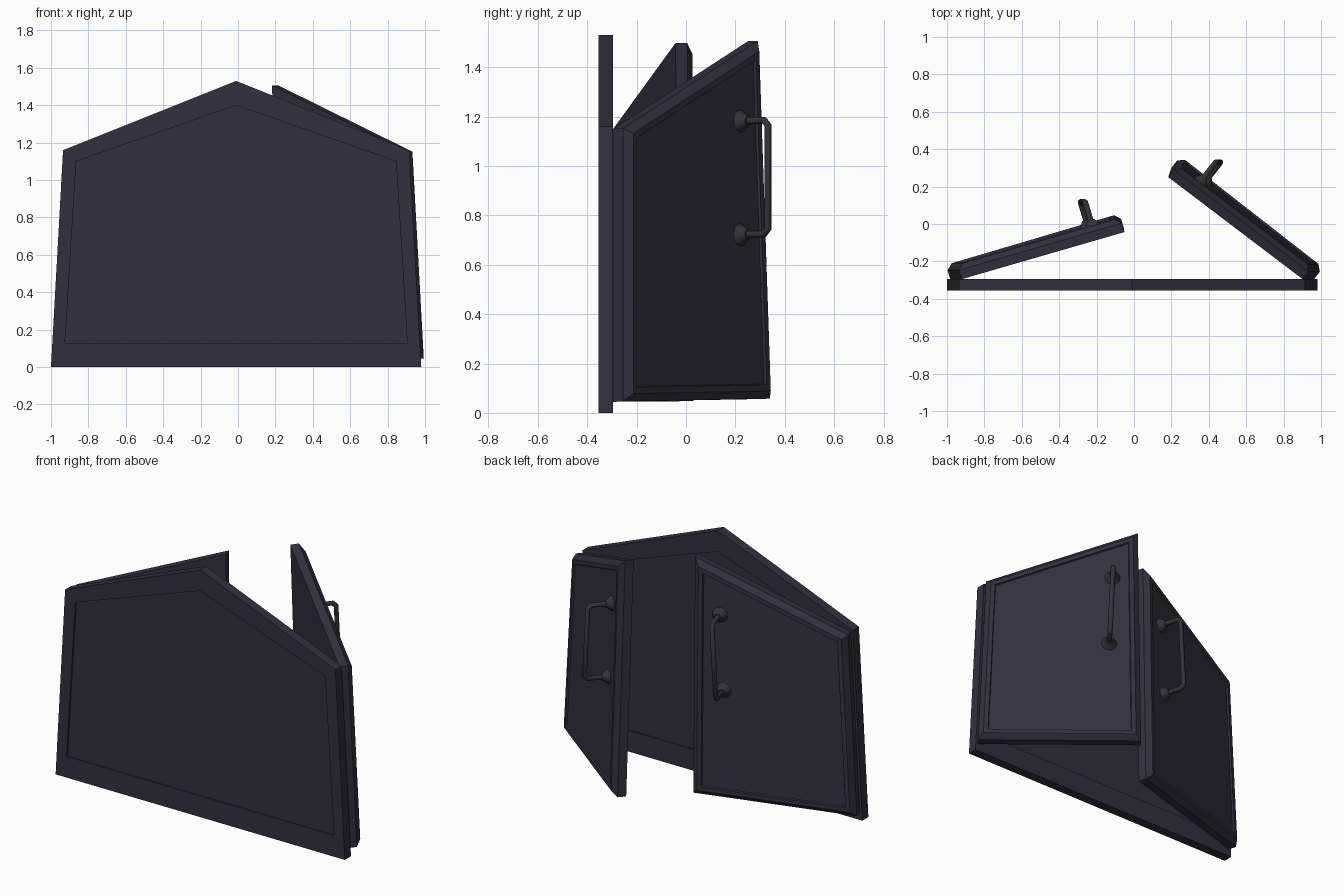
import bpy, bmesh, math
from mathutils import Matrix, Vector

cube = bpy.data.objects.get("Cube")
if cube:
    bpy.data.objects.remove(cube, do_unlink=True)


def material(name, rgb):
    m = bpy.data.materials.new(name)
    m.use_nodes = True
    m.diffuse_color = (*rgb, 1)
    m.node_tree.nodes["Principled BSDF"].inputs["Base Color"].default_value = (*rgb, 1)
    return m


BODY = material("dark slate", (0.032, 0.030, 0.047))
METAL = material("dark metal", (0.032, 0.032, 0.042))
MID = -0.01        # centre line of the panel
BACK = -0.295      # plane where the doors meet the panel
LEAN = 0.055       # inward lean of the side edges


def add_object(name, data, mat):
    obj = bpy.data.objects.new(name, data)
    bpy.context.collection.objects.link(obj)
    data.materials.append(mat)
    return obj


def loft(loops):
    """Skin a list of (outline, y) loops and cap both ends."""
    bm = bmesh.new()
    rings = [[bm.verts.new((x, y, z)) for x, z in pts] for pts, y in loops]
    for a, b in zip(rings, rings[1:]):
        for i in range(len(a)):
            j = (i + 1) % len(a)
            bm.faces.new((a[i], a[j], b[j], b[i]))
    bm.faces.new(rings[0])
    cap = bm.faces.new(rings[-1])
    bmesh.ops.recalc_face_normals(bm, faces=bm.faces)
    return bm, cap


def finish(bm, name, mat):
    mesh = bpy.data.meshes.new(name)
    bm.to_mesh(mesh)
    bm.free()
    return add_object(name, mesh, mat)


def gable(low, high, base, eave, peak):
    return [(MID - low, base), (MID + low, base), (MID + high, eave),
            (MID, peak), (MID - high, eave)]


# Fixed front panel: a gabled frame with a shallow recess on both sides
outer = gable(0.99, 0.925, 0, 1.16, 1.53)
inner = gable(0.915, 0.855, 0.13, 1.10, 1.40)
bm, _ = loft([(inner, -0.345), (inner, -0.355), (outer, -0.355),
              (outer, BACK), (inner, BACK), (inner, -0.305)])
finish(bm, "front_panel", BODY)


def hinge_u(z):
    return 0.975 - LEAN * z


def build_door(side, name, angle):
    # The hinge follows the leaning side edge of the panel
    pivot = Vector((MID + side * hinge_u(0), BACK, 0))
    axis = Vector((-side * LEAN, 0, 1))
    swing = (Matrix.Translation(pivot)
             @ Matrix.Rotation(-side * math.radians(angle), 4, axis)
             @ Matrix.Translation(-pivot))

    # Door slab with chamfered outer edge and recessed field
    half = [(hinge_u(0.045), 0.045), (hinge_u(1.15), 1.15), (0.005, 1.495), (0.005, 0.045)]
    outline = [(MID + side * u, z) for u, z in half]
    bm, cap = loft([(outline, BACK), (outline, BACK + 0.05)])
    for thickness, depth in ((0.03, 0.03), (0.025, 0), (0.004, -0.01)):
        bmesh.ops.inset_region(bm, faces=[cap], thickness=thickness, depth=depth,
                               use_even_offset=True)
    finish(bm, name + "_door", BODY).matrix_world = swing

    # Pull handle: bent rod between two flared mounts
    def grip(z, out):
        return Vector((MID + side * (hinge_u(z) - 0.75), BACK + 0.07 + out, z))

    low, high, reach = 0.71, 1.17, 0.14
    path = [grip(low, 0), grip(low, reach - 0.02), grip(low + 0.02, reach),
            grip(high - 0.02, reach), grip(high, reach - 0.02), grip(high, 0)]
    curve = bpy.data.curves.new(name + "_handle", "CURVE")
    curve.dimensions = "3D"
    curve.bevel_depth = 0.015
    curve.bevel_resolution = 2
    spline = curve.splines.new("POLY")
    spline.points.add(len(path) - 1)
    for point, co in zip(spline.points, path):
        point.co = (*co, 1)
    add_object(name + "_handle", curve, METAL).matrix_world = swing

    for label, z in (("lower", low), ("upper", high)):
        bm = bmesh.new()
        place = Matrix.Translation(grip(z, 0.018)) @ Matrix.Rotation(-math.pi / 2, 4, "X")
        bmesh.ops.create_cone(bm, cap_ends=True, segments=20, radius1=0.047,
                              radius2=0.02, depth=0.04, matrix=place)
        for f in bm.faces:
            f.smooth = len(f.verts) == 4
        finish(bm, f"{name}_{label}_handle_mount", METAL).matrix_world = swing


build_door(1, "left", 38)
build_door(-1, "right", 16.5)
